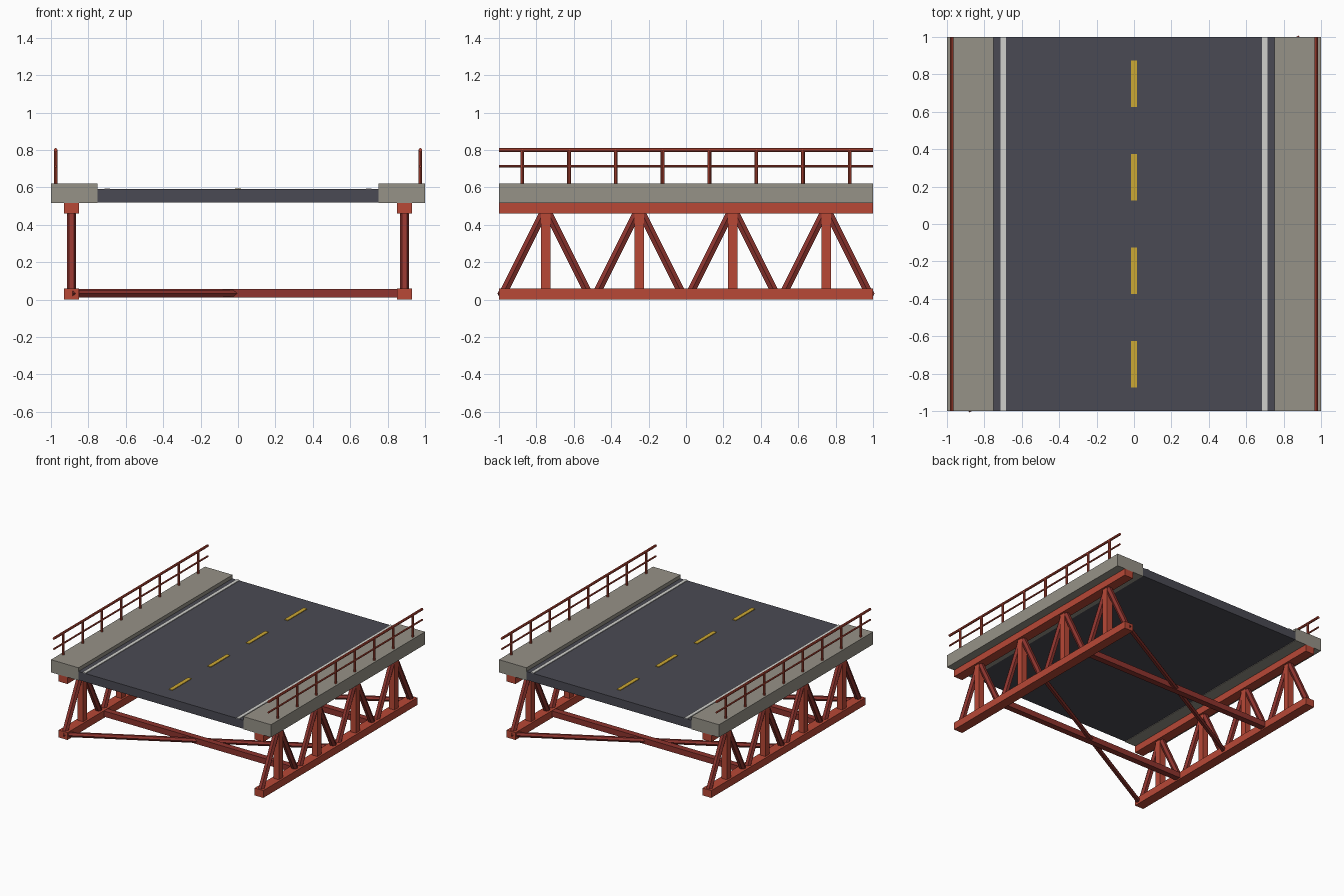
import bpy, math
from mathutils import Vector

if "Cube" in bpy.data.objects:
    bpy.data.objects.remove(bpy.data.objects["Cube"])


def material(name, srgb):
    m = bpy.data.materials.new(name)
    lin = [((c / 255 + 0.055) / 1.055) ** 2.4 for c in srgb]
    m.diffuse_color = (*lin, 1)
    m.use_nodes = True
    m.node_tree.nodes["Principled BSDF"].inputs["Base Color"].default_value = m.diffuse_color
    return m


RED = material("red_steel", (184, 72, 54))
DARK = material("dark_red_steel", (142, 52, 46))
CONCRETE = material("concrete", (150, 146, 135))
ASPHALT = material("asphalt", (74, 74, 83))
WHITE = material("white_paint", (208, 208, 204))
YELLOW = material("yellow_paint", (204, 168, 52))


def add(name, verts, faces, mat):
    me = bpy.data.meshes.new(name)
    me.from_pydata(verts, [], faces)
    me.materials.append(mat)
    ob = bpy.data.objects.new(name, me)
    bpy.context.collection.objects.link(ob)
    return ob


def box(name, x, y, z, mat):
    verts = [(a, b, c) for a in x for b in y for c in z]
    faces = [(0, 1, 3, 2), (4, 6, 7, 5), (0, 4, 5, 1),
             (2, 3, 7, 6), (0, 2, 6, 4), (1, 5, 7, 3)]
    return add(name, verts, faces, mat)


def rod(name, a, b, r, mat, n=6):
    """Straight n-sided bar from a to b with a corner pointing sideways."""
    a, b = Vector(a), Vector(b)
    d = (b - a).normalized()
    side = d.cross(Vector((0, 0, 1)))
    side = side.normalized() if side.length > 1e-4 else Vector((1, 0, 0))
    up = d.cross(side)
    ring = [side * r * math.cos(t) + up * r * math.sin(t)
            for t in (2 * math.pi * i / n for i in range(n))]
    verts = [a + v for v in ring] + [b + v for v in ring]
    faces = [(i, (i + 1) % n, (i + 1) % n + n, i + n) for i in range(n)]
    faces += [tuple(reversed(range(n))), tuple(range(n, 2 * n))]
    return add(name, verts, faces, mat)


# Road deck and centre dashes
box("road_deck", (-0.75, 0.75), (-1, 1), (0.52, 0.59), ASPHALT)
for y in (-0.75, -0.25, 0.25, 0.75):
    box("centre_dash", (-0.016, 0.016), (y - 0.125, y + 0.125), (0.589, 0.595), YELLOW)

for s in (-1, 1):
    def span(lo, hi):
        return sorted((s * lo, s * hi))

    # Sidewalk and edge line
    box("sidewalk", span(0.75, 1.0), (-1, 1), (0.516, 0.62), CONCRETE)
    box("edge_line", span(0.685, 0.713), (-1, 1), (0.589, 0.595), WHITE)

    # Truss chords
    box("top_chord", span(0.85, 0.93), (-1, 1), (0.46, 0.516), RED)
    box("bottom_chord", span(0.85, 0.93), (-1, 1), (0, 0.06), RED)

    # Truss verticals and diagonals
    x = s * 0.89
    for y in (-0.75, -0.25, 0.25, 0.75):
        box("truss_vertical", span(0.865, 0.915), (y - 0.026, y + 0.026), (0.05, 0.47), RED)
        for e in (-1, 1):
            rod("truss_diagonal", (x, y + e * 0.23, 0.03), (x, y, 0.49), 0.025, DARK)

    # Railing
    x = s * 0.975
    rod("top_rail", (x, -1, 0.8), (x, 1, 0.8), 0.01, RED, 8)
    rod("middle_rail", (x, -1, 0.713), (x, 1, 0.713), 0.007, RED, 8)
    for i in range(8):
        y = -0.875 + 0.25 * i
        rod("rail_post", (x, y, 0.61), (x, y, 0.8), 0.01, RED, 8)

# Floor beams and diagonal bracing between the trusses
for y in (-0.5, 0.5):
    box("floor_beam", (-0.87, 0.87), (y - 0.025, y + 0.025), (0.01, 0.057), DARK)
for y in (0, 1):
    rod("lateral_brace", (-0.89, y - 0.99, 0.033), (0.89, y - 0.01, 0.033), 0.02, DARK)
